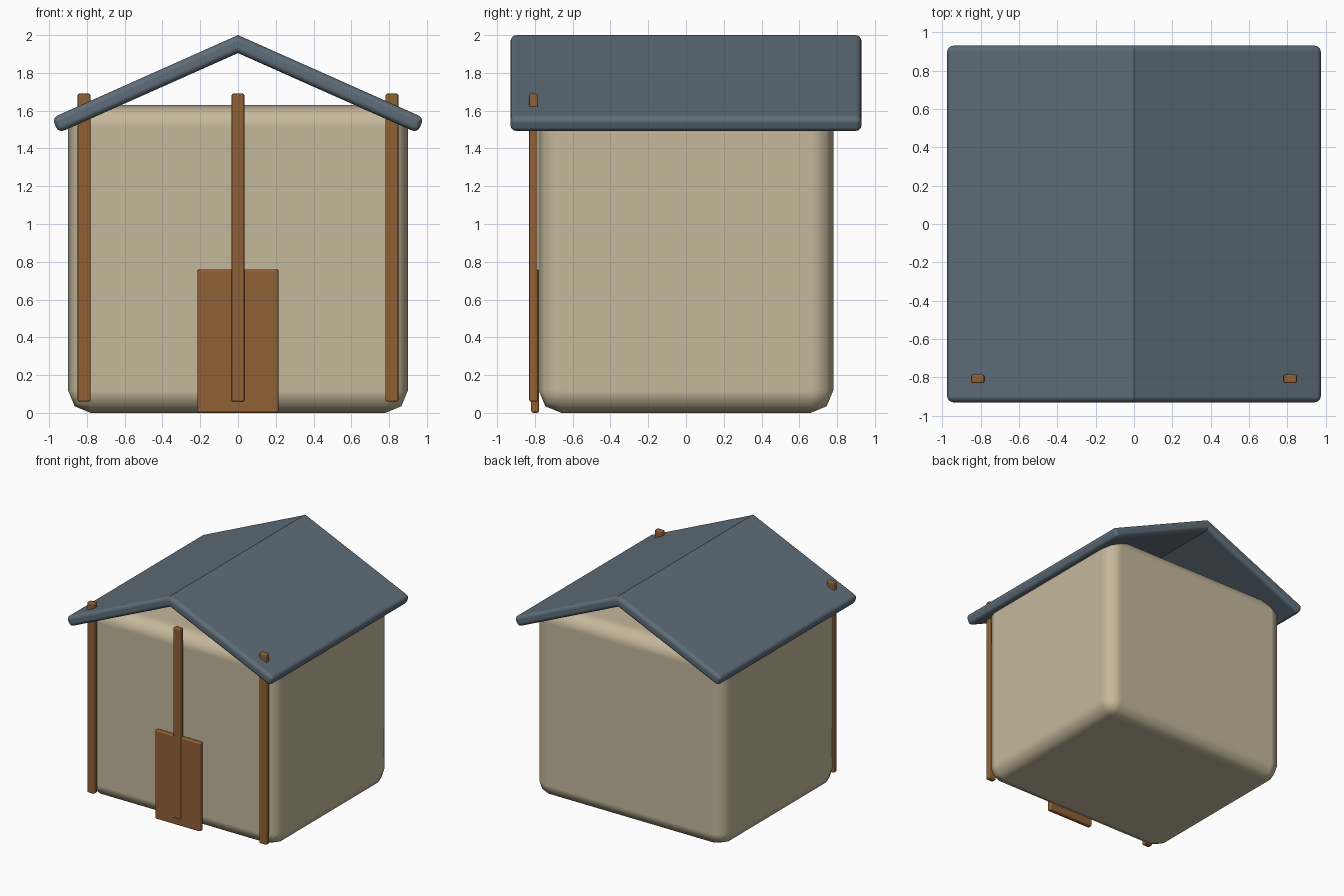
import bpy
import math

default = bpy.data.objects.get("Cube")
if default:
    bpy.data.objects.remove(default, do_unlink=True)


def material(name, rgb):
    mat = bpy.data.materials.new(name)
    mat.use_nodes = True
    mat.diffuse_color = (*rgb, 1)
    mat.node_tree.nodes["Principled BSDF"].inputs["Base Color"].default_value = (*rgb, 1)
    return mat


plaster = material("sand plaster", (0.56, 0.48, 0.33))
wood = material("brown wood", (0.28, 0.118, 0.037))
slate = material("slate blue", (0.112, 0.152, 0.188))


def finish(obj, mat, width, segments, limit=30):
    """Colour a part, round its edges and smooth it with hardened normals."""
    obj.data.materials.append(mat)
    obj.data.shade_smooth()
    bevel = obj.modifiers.new("rounded edges", "BEVEL")
    bevel.width = width
    bevel.segments = segments
    bevel.limit_method = "ANGLE"
    bevel.angle_limit = math.radians(limit)
    bevel.harden_normals = True
    return obj


def box(name, low, high, mat, width, segments):
    center = [(a + b) / 2 for a, b in zip(low, high)]
    bpy.ops.mesh.primitive_cube_add(size=1, location=center)
    obj = bpy.context.object
    obj.name = name
    obj.scale = [b - a for a, b in zip(low, high)]
    bpy.ops.object.transform_apply(location=False, rotation=False, scale=True)
    return finish(obj, mat, width, segments)


# Rounded house body
box("house_walls", (-0.9, -0.78, 0), (0.9, 0.78, 1.63), plaster, 0.12, 2)

# Front door and the three posts
box("front_door", (-0.215, -0.82, 0), (0.215, -0.778, 0.76), wood, 0.012, 2)
for name, x in (("right_post", -0.815), ("middle_post", 0), ("left_post", 0.815)):
    box(name, (x - 0.034, -0.83, 0.06), (x + 0.034, -0.785, 1.69), wood, 0.009, 2)

# Gable roof: chevron profile extruded from front to back
pitch = math.radians(24)
ridge, thickness, reach, depth = 2.0, 0.087, 0.985, 0.93
eave = ridge - reach * math.tan(pitch)
lower = (reach - thickness * math.sin(pitch), eave - thickness * math.cos(pitch))
profile = [(0, ridge), (reach, eave), lower,
           (0, ridge - thickness / math.cos(pitch)),
           (-lower[0], lower[1]), (-reach, eave)]
n = len(profile)
verts = [(x, y, z) for y in (-depth, depth) for x, z in profile]
faces = [(i, i + n, (i + 1) % n + n, (i + 1) % n) for i in range(n)]
# Each gable end is split at the ridge into two quads
for a, b, c, d in ((0, 1, 2, 3), (0, 3, 4, 5)):
    faces += [(a, b, c, d), (d + n, c + n, b + n, a + n)]
mesh = bpy.data.meshes.new("roof")
mesh.from_pydata(verts, [], faces)
mesh.update()
roof = bpy.data.objects.new("roof", mesh)
bpy.context.collection.objects.link(roof)
finish(roof, slate, 0.032, 3, 60)

# Keep the ridge crease sharp
for edge in mesh.edges:
    if all(abs(mesh.vertices[v].co.x) < 0.001 for v in edge.vertices):
        edge.use_edge_sharp = True
